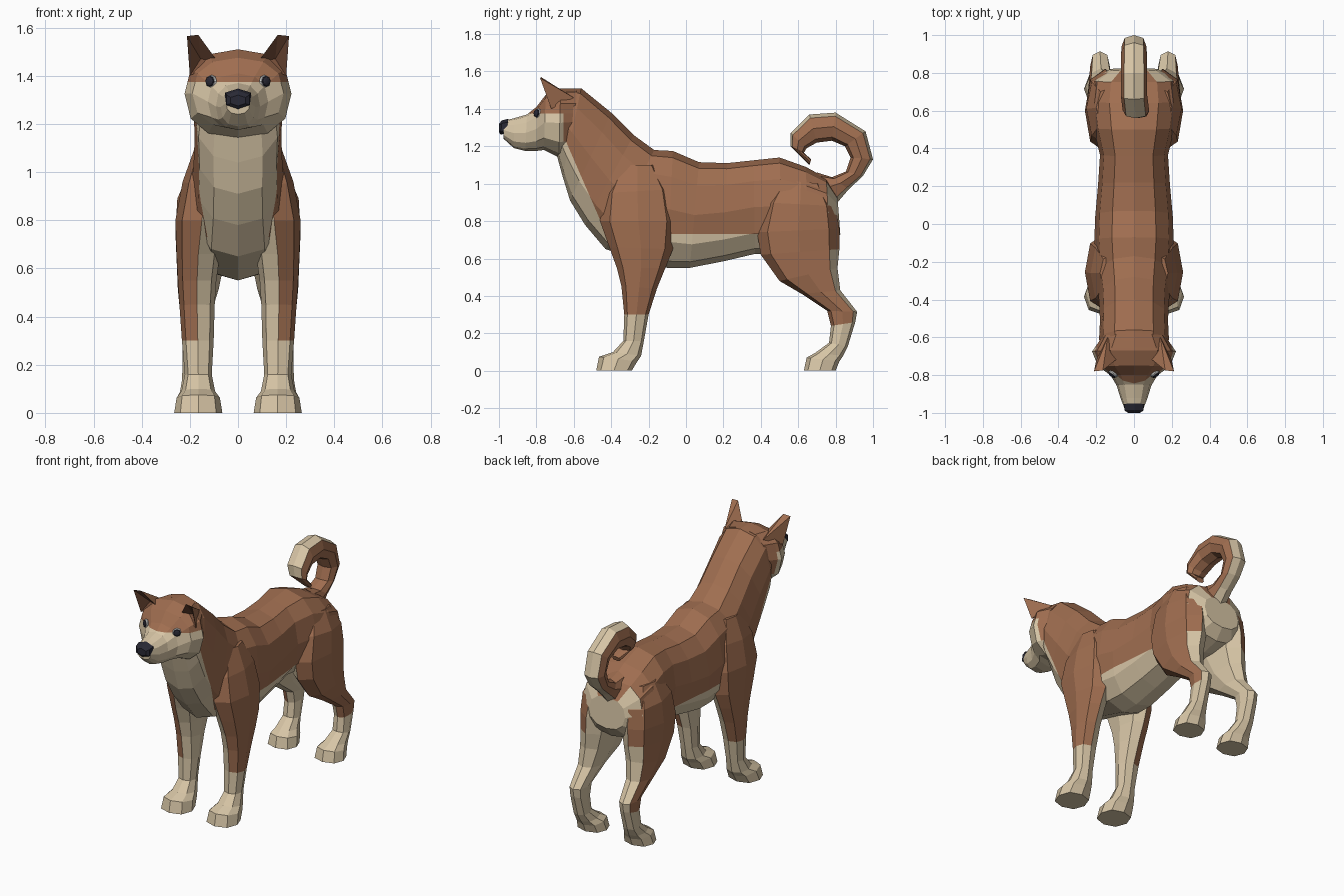
import bpy
import bmesh
from math import cos, sin, pi, copysign
from mathutils import Vector

default_cube = bpy.data.objects.get("Cube")
if default_cube:
    bpy.data.objects.remove(default_cube, do_unlink=True)


def make_material(name, colour):
    material = bpy.data.materials.new(name)
    material.use_nodes = True
    rgba = (*colour, 1)
    material.diffuse_color = rgba
    material.node_tree.nodes["Principled BSDF"].inputs["Base Color"].default_value = rgba
    return material


brown = make_material("fur brown", (.35, .155, .08))
cream = make_material("fur cream", (.68, .56, .38))
dark_brown = make_material("inner ear brown", (.18, .075, .04))
black = make_material("nose black", (.022, .022, .035))
white = make_material("eye white", (.85, .85, .83))


def finish(name, bm, materials, rule=None):
    """Turn a bmesh into a flat shaded object, choosing face materials by rule."""
    bmesh.ops.recalc_face_normals(bm, faces=bm.faces)
    if rule:
        for face in bm.faces:
            face.material_index = int(rule(face.calc_center_median(), face.normal))
    mesh = bpy.data.meshes.new(name)
    bm.to_mesh(mesh)
    bm.free()
    for material in materials:
        mesh.materials.append(material)
    obj = bpy.data.objects.new(name, mesh)
    bpy.context.collection.objects.link(obj)
    return obj


def soften(value):
    """Make a round section slightly boxier."""
    return copysign(abs(value) ** .85, value)


def loft(name, stations, sides, materials, rule=None, cuts=(), mirror=1):
    """Skin oval rings; a station is x, first edge y z, second edge y z, half width."""
    bm = bmesh.new()
    rings = []
    for x, y_a, z_a, y_b, z_b, width in stations:
        edge_a, edge_b = Vector((x, y_a, z_a)), Vector((x, y_b, z_b))
        middle, half = (edge_a + edge_b) / 2, (edge_a - edge_b) / 2
        ring = []
        for i in range(sides):
            angle = 2 * pi * i / sides
            point = middle + half * soften(cos(angle))
            point.x = mirror * (point.x + width * soften(sin(angle)))
            ring.append(bm.verts.new(point))
        rings.append(ring)
    for ring, following in zip(rings, rings[1:]):
        for i in range(sides):
            j = (i + 1) % sides
            bm.faces.new((ring[i], ring[j], following[j], following[i]))
    bm.faces.new(rings[0])
    bm.faces.new(rings[-1])
    for point, normal in cuts:
        geometry = bm.verts[:] + bm.edges[:] + bm.faces[:]
        bmesh.ops.bisect_plane(bm, geom=geometry, plane_co=point, plane_no=normal)
    return finish(name, bm, materials, rule)


# Torso and neck, with cream chest, belly and rump patch
def torso_rule(c, n):
    chest = c.z + 2.3 * c.y < -.25
    belly = c.z < .73
    rump = c.y > .78 and c.z < .95 and n.y > .6
    return chest or belly or rump


loft("torso", [
    (0, -.62, 1.51, -.69, 1.15, .175),
    (0, -.56, 1.51, -.66, 1.04, .185),
    (0, -.40, 1.38, -.62, .91, .18),
    (0, -.28, 1.26, -.54, .78, .185),
    (0, -.17, 1.18, -.43, .65, .2),
    (0, -.07, 1.175, -.1, .55, .21),
    (0, .07, 1.115, .02, .55, .205),
    (0, .22, 1.11, .2, .585, .19),
    (0, .36, 1.125, .37, .625, .18),
    (0, .5, 1.14, .52, .62, .215),
    (0, .64, 1.09, .66, .63, .235),
    (0, .75, 1.03, .77, .66, .22),
    (0, .81, .93, .825, .73, .13),
], 12, [brown, cream], torso_rule,
    cuts=[((0, 0, -.25), (0, 2.3, 1)), ((0, 0, .73), (0, 0, 1))])


# Head with cream cheeks and muzzle
def head_rule(c, n):
    return c.z < 1.375 and (c.y < -.655 or c.z < 1.2)


loft("head", [
    (0, -.58, 1.51, -.62, 1.15, .17),
    (0, -.67, 1.51, -.68, 1.14, .222),
    (0, -.75, 1.475, -.76, 1.18, .19),
    (0, -.80, 1.41, -.80, 1.175, .125),
    (0, -.85, 1.37, -.86, 1.175, .092),
    (0, -.92, 1.35, -.92, 1.19, .072),
    (0, -.98, 1.335, -.975, 1.24, .05),
], 12, [brown, cream], head_rule,
    cuts=[((0, 0, 1.375), (0, 0, 1)), ((0, -.655, 0), (0, 1, 0))])

loft("nose", [
    (0, -.95, 1.347, -.96, 1.27, .06),
    (0, -.985, 1.338, -.99, 1.262, .055),
    (0, -1, 1.32, -1, 1.275, .035),
], 6, [black])


# Tail curled over the back, cream on its outer side
def tail_rule(c, n):
    outward = c - Vector((0, .77, 1.15))
    outward.x = 0
    return n.dot(outward.normalized()) > .75


loft("tail", [
    (0, .81, .9, .70, 1.06, .07),
    (0, .87, .97, .78, 1.035, .062),
    (0, .945, 1.04, .855, 1.065, .062),
    (0, 1, 1.13, .88, 1.14, .066),
    (0, .96, 1.28, .85, 1.2, .068),
    (0, .80, 1.38, .78, 1.23, .07),
    (0, .66, 1.37, .70, 1.22, .07),
    (.01, .56, 1.27, .645, 1.19, .07),
    (.02, .56, 1.2, .63, 1.165, .06),
    (.04, .66, 1.1, .67, 1.13, .03),
], 8, [brown, cream], tail_rule)

# Leg stations run from shoulder or hip down to the paw
FRONT_LEG = [
    (.11, -.36, 1.1, -.16, 1.1, .07),
    (.13, -.44, .95, -.08, .97, .1),
    (.15, -.46, .8, -.05, .8, .11),
    (.165, -.41, .66, -.07, .65, .09),
    (.17, -.37, .55, -.11, .55, .08),
    (.17, -.345, .45, -.155, .44, .073),
    (.167, -.33, .3, -.2, .3, .066),
    (.165, -.335, .16, -.225, .16, .056),
    (.165, -.39, .1, -.24, .08, .07),
    (.165, -.465, .075, -.26, .05, .09),
    (.165, -.48, 0, -.29, 0, .1),
]
HIND_LEG = [
    (.11, .5, 1.02, .73, 1, .09),
    (.14, .42, .9, .8, .88, .112),
    (.15, .38, .74, .82, .76, .11),
    (.155, .4, .62, .82, .65, .1),
    (.165, .5, .48, .81, .55, .085),
    (.175, .62, .41, .825, .43, .066),
    (.18, .755, .32, .915, .315, .052),
    (.18, .775, .24, .905, .26, .05),
    (.18, .765, .15, .865, .13, .052),
    (.175, .69, .095, .84, .08, .066),
    (.17, .645, .07, .82, .05, .085),
    (.17, .63, 0, .8, 0, .095),
]

for label, side in (("left", 1), ("right", -1)):
    # Legs, brown outside and cream inside and below
    def front_rule(c, n):
        outer = n.x * side
        return not (c.z > .3 and outer > .2 or c.z > .7 and outer > -.5)

    def hind_rule(c, n):
        outer = n.x * side
        shank = c.z < .28 or c.z < .6 and n.y > .3
        return shank or outer < .1 and c.z < .85

    loft(label + "_front_leg", FRONT_LEG, 8, [brown, cream], front_rule, mirror=side)
    loft(label + "_hind_leg", HIND_LEG, 8, [brown, cream], hind_rule, mirror=side)

    # Ear: a pointed shell with a hollow front
    bm = bmesh.new()
    inner, outer, back, tip_in, tip_out, hollow = [
        bm.verts.new((side * x, y, z)) for x, y, z in (
            (.085, -.71, 1.46), (.2, -.72, 1.4), (.14, -.6, 1.46),
            (.165, -.775, 1.57), (.212, -.78, 1.565), (.155, -.69, 1.47))]
    for corners in ((inner, back, tip_in), (back, outer, tip_out),
                    (back, tip_out, tip_in), (inner, outer, back)):
        bm.faces.new(corners)
    rim = (inner, tip_in, tip_out, outer)
    hollow_faces = [bm.faces.new((a, b, hollow))
                    for a, b in zip(rim, rim[1:] + rim[:1])]
    for face in hollow_faces:
        face.material_index = 1
    finish(label + "_ear", bm, [brown, dark_brown])

    # Eye: flattened white ball with a dark iris in front
    gaze = Vector((side * .6, -.8, .1)).normalized()
    turn = gaze.to_track_quat("Z", "Y")
    for part, radius, offset, material in (("eye_white", .028, .002, white),
                                           ("iris", .023, .011, black)):
        bm = bmesh.new()
        bmesh.ops.create_uvsphere(bm, u_segments=8, v_segments=6, radius=radius)
        for vert in bm.verts:
            vert.co.z *= .45
        eye = finish(label + "_" + part, bm, [material])
        eye.rotation_mode = "QUATERNION"
        eye.rotation_quaternion = turn
        eye.location = Vector((side * .11, -.79, 1.376)) + gaze * offset
